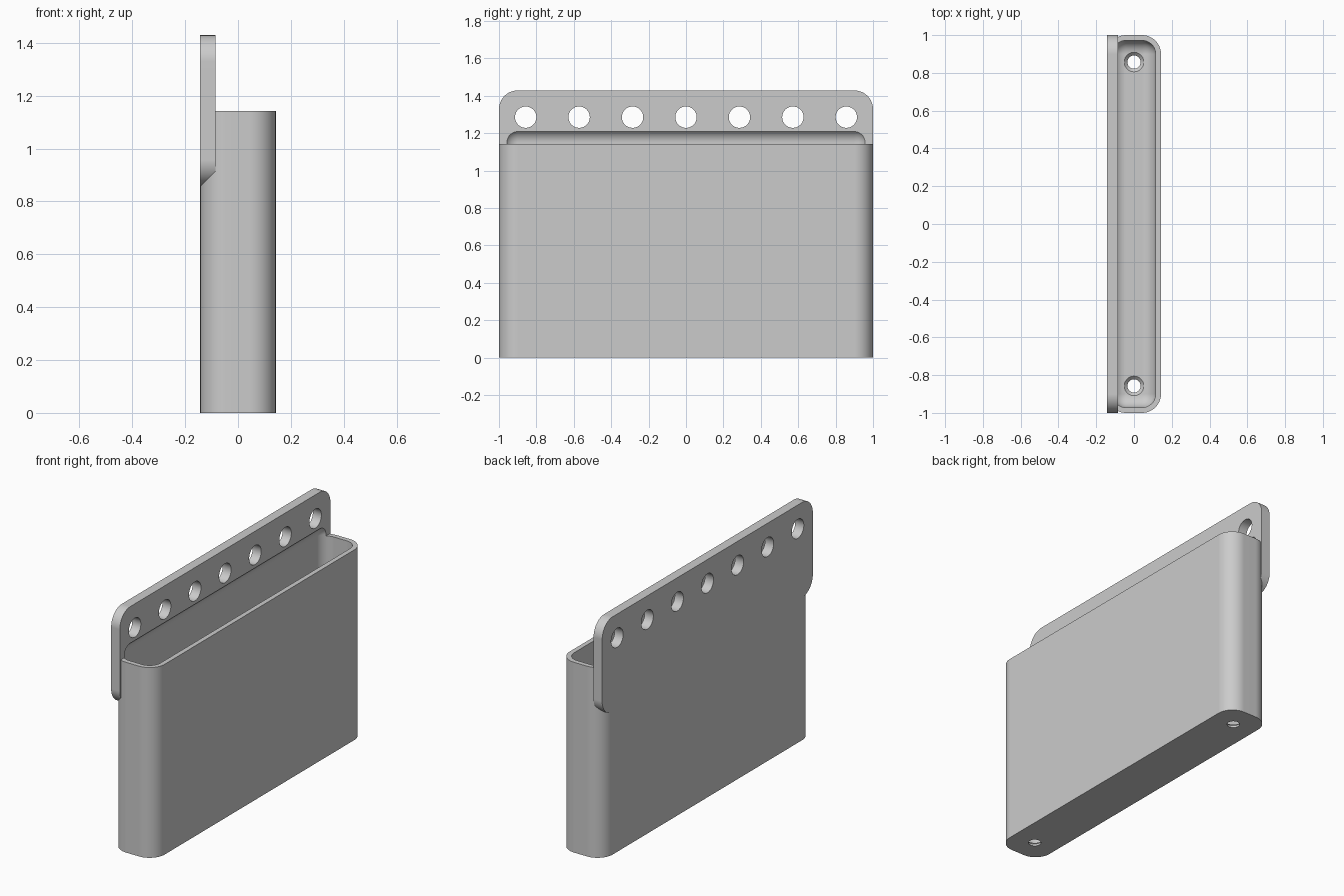
import bpy
import bmesh
import math
from mathutils import Matrix, Vector

if "Cube" in bpy.data.objects:
    bpy.data.objects.remove(bpy.data.objects["Cube"], do_unlink=True)

U = 1 / 7                      # base module of the design
DEPTH, TOP, BOX_TOP = U, 10 * U, 8 * U
WALL, PLATE, RADIUS = 0.2 * U, 0.4 * U, 0.7 * U

grey = bpy.data.materials.new("light grey plastic")
grey.use_nodes = True
colour = (0.6, 0.6, 0.6, 1)
grey.diffuse_color = colour
grey.node_tree.nodes["Principled BSDF"].inputs["Base Color"].default_value = colour


def add_object(name, bm):
    bmesh.ops.recalc_face_normals(bm, faces=bm.faces[:])
    mesh = bpy.data.meshes.new(name)
    bm.to_mesh(mesh)
    bm.free()
    mesh.materials.append(grey)
    ob = bpy.data.objects.new(name, mesh)
    bpy.context.collection.objects.link(ob)
    return ob


def rounded_block(name, low, high, radius, axis=None, segments=12):
    """Block with rounded edges: those along one axis, or all of them."""
    low, high = Vector(low), Vector(high)
    bm = bmesh.new()
    bmesh.ops.create_cube(bm, size=1)
    size = high - low
    for v in bm.verts:
        v.co = Vector(c * s for c, s in zip(v.co, size)) + (low + high) / 2
    edges = [e for e in bm.edges if axis is None
             or abs((e.verts[0].co - e.verts[1].co).normalized()[axis]) > 0.9]
    bmesh.ops.bevel(bm, geom=edges, offset=radius, segments=segments,
                    profile=0.5, affect='EDGES')
    return add_object(name, bm)


def round_cutter(name, centre, r1, r2, depth, turn=0):
    bm = bmesh.new()
    bmesh.ops.create_cone(bm, cap_ends=True, segments=40, radius1=r1, radius2=r2,
                          depth=depth, matrix=Matrix.Translation(centre)
                          @ Matrix.Rotation(turn, 4, 'Y'))
    return add_object(name, bm)


def combine(target, tool, operation):
    mod = target.modifiers.new(tool.name, 'BOOLEAN')
    mod.object, mod.operation, mod.solver = tool, operation, 'EXACT'
    bpy.context.view_layer.objects.active = target
    bpy.ops.object.modifier_apply(modifier=mod.name)
    bpy.data.objects.remove(tool, do_unlink=True)


# Deep tray with rounded upright corners
holder = rounded_block("wall_holder", (-DEPTH, -1, 0), (DEPTH, 1, BOX_TOP), RADIUS, 2)

# Rounded mounting plate along the back
plate = rounded_block("mounting_plate", (-DEPTH, -1, 6 * U),
                      (-DEPTH + PLATE, 1, TOP), RADIUS, 0)
combine(holder, plate, 'UNION')

# Hollow with a rounded floor and a scooped top under the plate
hollow = rounded_block("hollow", (-DEPTH + WALL, -1 + WALL, WALL),
                       (DEPTH - WALL, 1 - WALL, BOX_TOP + 0.08), RADIUS - WALL)
combine(holder, hollow, 'DIFFERENCE')

# Row of round holes through the plate
for i in range(-3, 4):
    centre = (-DEPTH + PLATE / 2, i * 2 * U, 9 * U)
    combine(holder, round_cutter("plate_hole", centre, PLATE, PLATE, 0.2, math.pi / 2),
            'DIFFERENCE')

# Countersunk drain holes in the floor
for side in (-1, 1):
    y = side * 6 * U
    combine(holder, round_cutter("floor_hole", (0, y, 0), 0.035, 0.035, 0.2), 'DIFFERENCE')
    combine(holder, round_cutter("countersink", (0, y, 0.025), 0.033, 0.063, 0.03),
            'DIFFERENCE')

# Smooth curves, crisp edges
bpy.ops.object.select_all(action='DESELECT')
holder.select_set(True)
bpy.context.view_layer.objects.active = holder
bpy.ops.object.shade_smooth_by_angle(angle=math.radians(30))
weighted = holder.modifiers.new("flat faces", 'WEIGHTED_NORMAL')
weighted.keep_sharp = True
